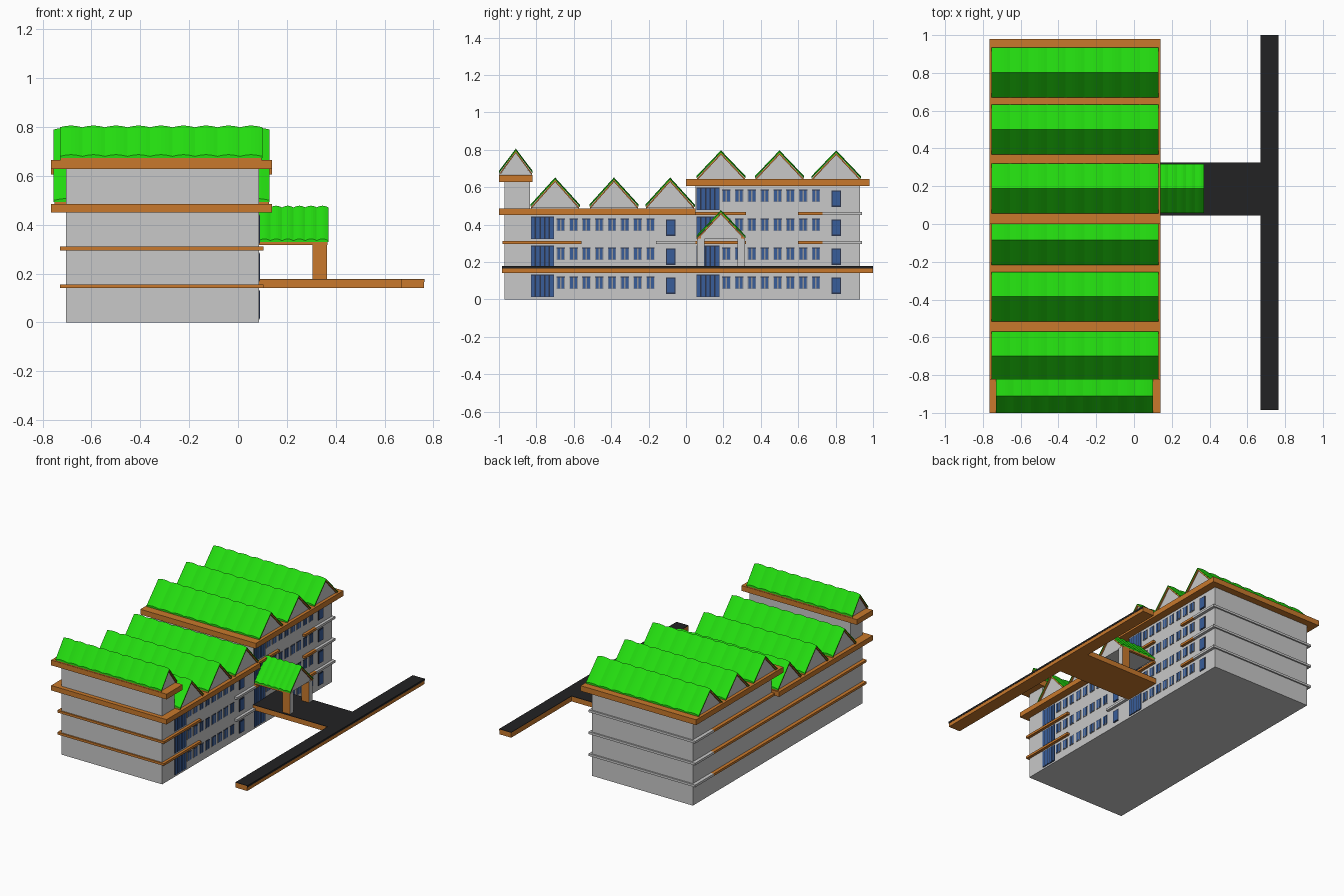
import bpy, bmesh, math

cube = bpy.data.objects.get("Cube")
if cube:
    bpy.data.objects.remove(cube, do_unlink=True)


def material(name, r, g, b):
    m = bpy.data.materials.new(name)
    m.use_nodes = True
    m.diffuse_color = (r, g, b, 1)
    m.node_tree.nodes["Principled BSDF"].inputs["Base Color"].default_value = (r, g, b, 1)
    return m


WALL = material("pale grey wall", 0.58, 0.58, 0.58)
ORANGE = material("orange trim", 0.58, 0.19, 0.025)
GREEN = material("green roof", 0.017, 0.72, 0.005)
ASPHALT = material("black asphalt", 0.016, 0.016, 0.017)
GLASS = material("blue glass", 0.04, 0.11, 0.32)
FRAME = material("dark frame", 0.025, 0.035, 0.07)
SILL = material("grey window frame", 0.3, 0.3, 0.31)


def finish(name, bm, *mats):
    bmesh.ops.recalc_face_normals(bm, faces=bm.faces)
    me = bpy.data.meshes.new(name)
    bm.to_mesh(me)
    bm.free()
    for m in mats:
        me.materials.append(m)
    ob = bpy.data.objects.new(name, me)
    bpy.context.scene.collection.objects.link(ob)
    return ob


def add_box(bm, x, y, z):
    vs = bmesh.ops.create_cube(bm, size=1)["verts"]
    for v in vs:
        v.co = [a + (b - a) * (c + 0.5) for (a, b), c in zip((x, y, z), v.co)]


def boxes(name, mat, *specs):
    bm = bmesh.new()
    for s in specs:
        add_box(bm, *s)
    return finish(name, bm, mat)


# Main wall blocks
BODY = (-0.705, 0.085)
SLAB = (-0.765, 0.14)
LEDGE = (-0.73, 0.105)
boxes("low_wing_walls", WALL, (BODY, (-0.97, 0.05), (0, 0.455)))
boxes("tall_wing_walls", WALL, (BODY, (0.05, 0.93), (0, 0.61)))
boxes("front_tower_walls", WALL, (BODY, (-0.97, -0.835), (0.45, 0.635)))

# Roof slabs
boxes("low_wing_slab", ORANGE, (SLAB, (-1, 0.05), (0.45, 0.485)))
boxes("tall_wing_slab", ORANGE, (SLAB, (0, 0.98), (0.605, 0.643)))
boxes("front_tower_slab", ORANGE, (SLAB, (-1, -0.82), (0.628, 0.665)))

# Floor ledges around the outside
for floor, z in enumerate((0.148, 0.303, 0.458)):
    h = (z - 0.008, z + 0.008)
    right = (0.08, LEDGE[1])
    left = (LEDGE[0], -0.7)
    orange = [(left, (0.05, 0.73), h), (right, (0.05, 0.32), h), (right, (0.6, 0.73), h)]
    grey = [(LEDGE, (0.9, 0.94), h), (right, (0.73, 0.94), h), (left, (0.73, 0.94), h)]
    if floor < 2:
        orange += [(left, (-0.98, 0.05), h), (LEDGE, (-0.98, -0.95), h),
                   (right, (-0.98, -0.56), h)]
        grey += [(right, (-0.16, 0.05), h)]
    boxes(f"orange_ledge_{floor + 1}", ORANGE, *orange)
    boxes(f"grey_ledge_{floor + 1}", WALL, *grey)


# Gabled roofs: scalloped green sheet, orange lining and grey gable ends
def gable_sheet(name, mat, xs, yc, half, z0, z1, thick, wave):
    bm = bmesh.new()
    rings = []
    for x in xs:
        d = wave(x)
        top = [(yc - half, z0 + d), (yc, z1 + d), (yc + half, z0 + d)]
        under = [(yc + half, z0 - thick), (yc, z1 - thick), (yc - half, z0 - thick)]
        rings.append([bm.verts.new((x, y, z)) for y, z in top + under])
    for a, b in zip(rings, rings[1:]):
        for i in range(6):
            j = (i + 1) % 6
            bm.faces.new((a[i], a[j], b[j], b[i]))
    for r in (rings[0], rings[-1]):
        bm.faces.new((r[0], r[1], r[4], r[5]))
        bm.faces.new((r[1], r[2], r[3], r[4]))
    return finish(name, bm, mat)


def gable_roof(name, x, yc, half, z0, z1, waves, inset=0.012):
    n = waves * 6
    xs = [x[0] + (x[1] - x[0]) * i / n for i in range(n + 1)]
    swell = lambda v: 0.007 * abs(math.sin(math.pi * waves * (v - x[0]) / (x[1] - x[0])))
    gable_sheet(name + "_tiles", GREEN, xs, yc, half, z0, z1 - 0.007, 0.006, swell)
    gable_sheet(name + "_lining", ORANGE, (x[0] + 0.003, x[1] - 0.003), yc, half - 0.003,
                z0 - 0.006, z1 - 0.013, 0.011, lambda v: 0)
    bm = bmesh.new()
    ends = []
    for gx in (x[0] + inset, x[1] - inset):
        ends.append([bm.verts.new((gx, y, z)) for y, z in
                     ((yc - half + 0.008, z0 - 0.012), (yc, z1 - 0.02), (yc + half - 0.008, z0 - 0.012))])
    a, b = ends
    bm.faces.new(a)
    bm.faces.new(b)
    for i in range(3):
        j = (i + 1) % 3
        bm.faces.new((a[i], a[j], b[j], b[i]))
    finish(name + "_gable", bm, WALL)


ROOF = (-0.755, 0.13)
for i, y in enumerate((-0.70, -0.385, -0.085)):
    gable_roof(f"low_roof_{i + 1}", ROOF, y, 0.132, 0.5, 0.652, 9)
for i, y in enumerate((0.187, 0.5, 0.803)):
    gable_roof(f"tall_roof_{i + 1}", ROOF, y, 0.132, 0.652, 0.797, 9)
gable_roof("tower_roof", (-0.73, 0.10), -0.91, 0.09, 0.68, 0.806, 9)

# Entrance porch on its bridge
gable_roof("porch_roof", (0.085, 0.37), 0.187, 0.13, 0.335, 0.478, 6)
bm = bmesh.new()
for y in ((0.06, 0.1), (0.275, 0.315)):
    add_box(bm, (0.305, 0.365), y, (0.17, 0.325))
posts = finish("porch_posts", bm, WALL, ORANGE)
for p in posts.data.polygons:
    p.material_index = int(abs(p.normal.y) > 0.5)
boxes("porch_beams", ORANGE, ((0.085, 0.362), (0.062, 0.08), (0.318, 0.335)),
      ((0.085, 0.362), (0.295, 0.313), (0.318, 0.335)))

# Raised road and bridge: orange deck with asphalt on top
ROAD = ((0.67, 0.762), (-0.985, 1))
BRIDGE = ((0.085, 0.67), (0.045, 0.325))
boxes("road_deck", ORANGE, (*ROAD, (0.14, 0.175)))
boxes("bridge_deck", ORANGE, (*BRIDGE, (0.14, 0.175)))
boxes("road_surface", ASPHALT, (*ROAD, (0.175, 0.178)),
      ((0.761, 0.764), (-0.985, 1), (0.165, 0.178)))
boxes("bridge_surface", ASPHALT, (*BRIDGE, (0.175, 0.178)))

# Windows on the right-hand wall, one set per floor and wing
frames, sills, panes = bmesh.new(), bmesh.new(), bmesh.new()
OUTER, INNER = (0.08, 0.088), (0.08, 0.09)


def glazed(bm, y, z, columns, border, rows=1):
    add_box(bm, OUTER, y, z)
    w, h = (y[1] - y[0]) / columns, (z[1] - z[0]) / rows
    for c in range(columns):
        for r in range(rows):
            add_box(panes, INNER, (y[0] + c * w + border, y[0] + (c + 1) * w - border),
                    (z[0] + r * h + border, z[0] + (r + 1) * h - border))


for start, floors in ((-0.83, 3), (0.055, 4)):
    for f in range(floors):
        z = f * 0.155
        glazed(frames, (start, start + 0.125), (z + 0.012, z + 0.132), 5, 0.004)
        for k in range(8):
            y = start + 0.138 + k * 0.0685
            glazed(sills, (y, y + 0.045), (z + 0.055, z + 0.122), 2, 0.004)
            add_box(frames, (0.08, 0.0885), (y, y + 0.045), (z + 0.118, z + 0.122))
        glazed(frames, (start + 0.722, start + 0.775), (z + 0.03, z + 0.118), 1, 0.007)

finish("dark_window_frames", frames, FRAME)
finish("grey_window_frames", sills, SILL)
finish("window_glass", panes, GLASS)
